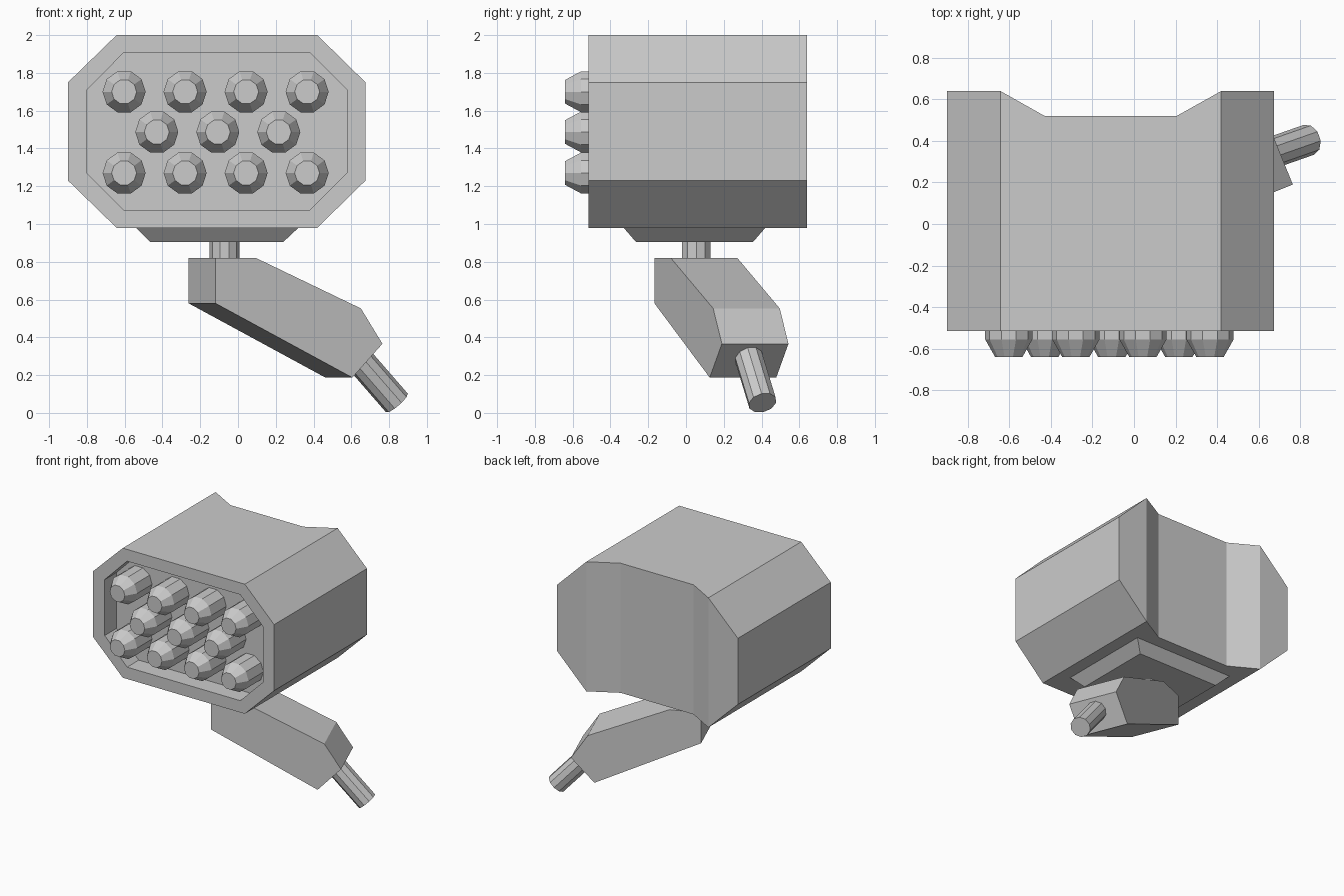
import bpy, bmesh, math
from mathutils import Vector

if "Cube" in bpy.data.objects:
    bpy.data.objects.remove(bpy.data.objects["Cube"])

CX, CZ = -0.11, 1.49  # centre of the pod in x and z


def finish(name, bm):
    bmesh.ops.recalc_face_normals(bm, faces=bm.faces)
    mesh = bpy.data.meshes.new(name)
    bm.to_mesh(mesh)
    bm.free()
    obj = bpy.data.objects.new(name, mesh)
    bpy.context.collection.objects.link(obj)
    return obj


def loft(name, loops, cap_start=True, cap_end=True, extra=None):
    """Skin a list of equal-length point loops."""
    bm = bmesh.new()
    rings = [[bm.verts.new(p) for p in loop] for loop in loops]
    n = len(rings[0])
    for a, b in zip(rings, rings[1:]):
        for i in range(n):
            j = (i + 1) % n
            bm.faces.new((a[i], a[j], b[j], b[i]))
    if cap_start:
        bm.faces.new(rings[0])
    if cap_end:
        bm.faces.new(rings[-1])
    if extra:
        extra(bm, rings)
    return finish(name, bm)


def tube(name, start, direction, stations, sides=10):
    """Round part from (distance, radius) stations along a direction."""
    d = Vector(direction).normalized()
    u = d.cross((0, 0, 1)) if abs(d.z) < 0.99 else Vector((1, 0, 0))
    u.normalize()
    v = d.cross(u)
    angles = [2 * math.pi * i / sides for i in range(sides)]
    loft(name, [[Vector(start) + d * t + (u * math.cos(a) + v * math.sin(a)) * r
                 for a in angles] for t, r in stations])


# Pod housing: eight-sided shell, recessed front, notched back
def pod_loop(xs, low, high, ys):
    hs = [low, high, high, high, high, low]
    cols = list(zip(xs, ys, hs))
    return ([(x, y, CZ + h) for x, y, h in cols]
            + [(x, y, CZ - h) for x, y, h in reversed(cols)])


def back_strips(bm, rings):
    r = rings[0]
    for i in range(5):
        bm.faces.new((r[i], r[i + 1], r[10 - i], r[11 - i]))


outer = [-0.90, -0.643, -0.43, 0.205, 0.42, 0.675]
inner = [-0.80, -0.605, -0.43, 0.205, 0.38, 0.577]
loft("pod_housing", [
    pod_loop(outer, 0.26, 0.51, [0.64, 0.64, 0.52, 0.52, 0.64, 0.64]),
    pod_loop(outer, 0.26, 0.51, [-0.515] * 6),
    pod_loop(inner, 0.22, 0.417, [-0.515] * 6),
    pod_loop(inner, 0.22, 0.417, [-0.37] * 6),
], cap_start=False, extra=back_strips)

# Launch tubes in three staggered rows
rows = [(1.70, 4, -0.603), (1.487, 3, -0.43), (1.27, 4, -0.603)]
for z, count, x0 in rows:
    for i in range(count):
        tube("launch_tube", (x0 + 0.323 * i, -0.64, z), (0, 1, 0),
             [(0, 0.066), (0.085, 0.114), (0.28, 0.114)])


# Tapered mounting plate below the pod
def rect(x0, x1, y0, y1, z):
    return [(x0, y0, z), (x1, y0, z), (x1, y1, z), (x0, y1, z)]


loft("mount_plate", [rect(-0.54, 0.32, -0.33, 0.42, 0.98),
                     rect(-0.465, 0.24, -0.265, 0.355, 0.905)])

# Swivel neck
tube("swivel_neck", (-0.071, 0.055, 0.80), (0, 0, 1), [(0, 0.079), (0.12, 0.079)])

# Angled arm: side profile extruded across its width
ang, width = math.radians(22), 0.38
along = Vector((math.cos(ang), math.sin(ang), 0))
across = Vector((-math.sin(ang), math.cos(ang), 0))
origin = Vector((-0.119, -0.167, 0))
profile = [(0, 0.82), (0.231, 0.82), (0.83, 0.553),
           (0.953, 0.366), (0.781, 0.187), (0, 0.58)]
loft("support_arm", [[origin + along * u + across * w + Vector((0, 0, z))
                      for u, z in profile] for w in (0, width)])

# Peg at the arm's end, running down to the ground
tube("arm_peg", (0.841, 0.405, 0.053), (-1, -0.35, 1.15), [(0, 0.076), (0.36, 0.076)])
